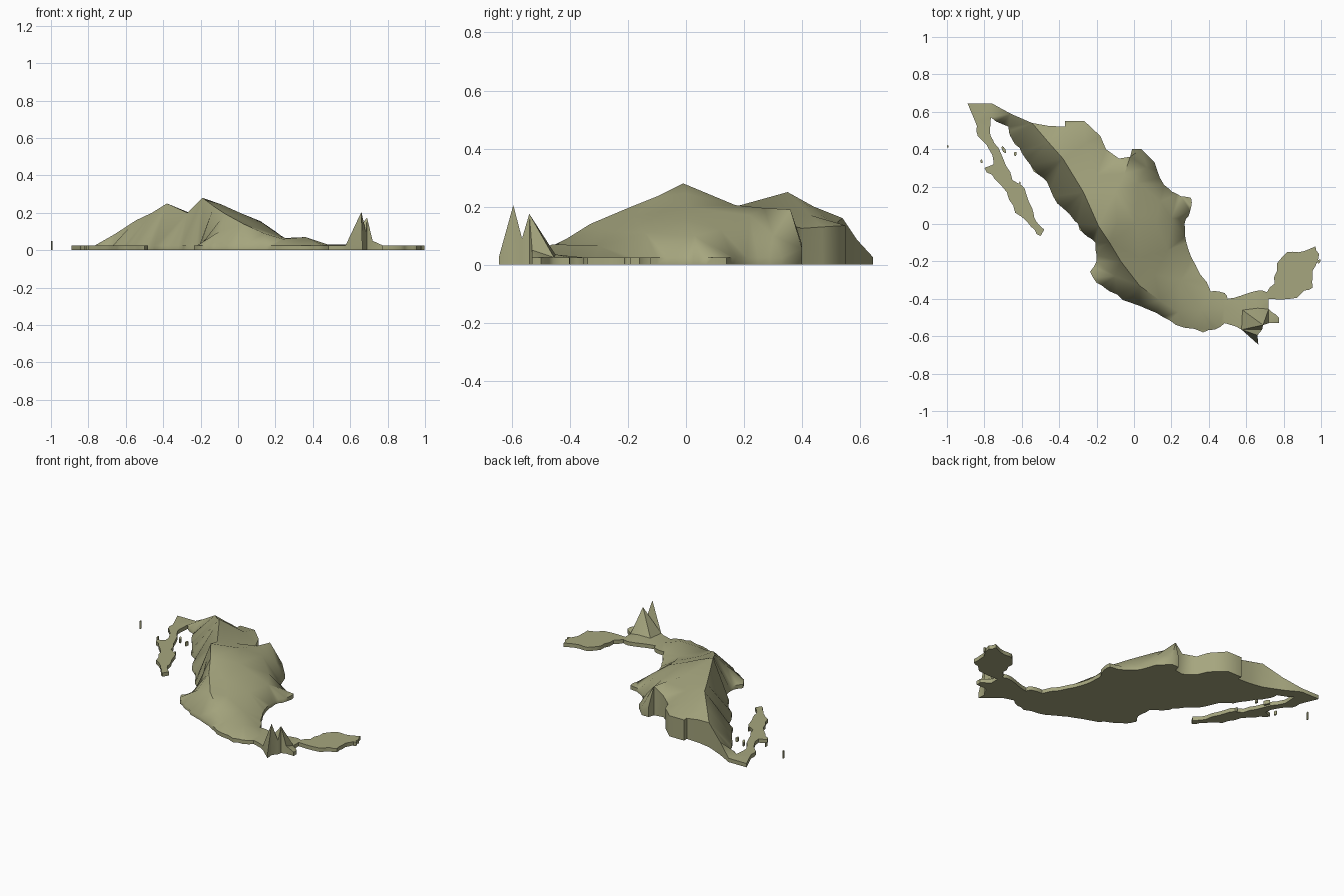
import bpy, bmesh, math, random
from mathutils import Vector
from mathutils.geometry import delaunay_2d_cdt

random.seed(4)
COAST = 0.025  # thickness of the slab along the shore

olive = bpy.data.materials.new("olive_land")
olive.diffuse_color = (0.38, 0.38, 0.21, 1)


def shore(points, rough=0.007):
    """Coastline at slab height, with small bays and headlands between points."""
    out = []
    for a, b in zip(points, points[1:]):
        a, b = Vector(a), Vector(b)
        d = b - a
        side = Vector((-d.y, d.x)).normalized()
        out.append((*a, COAST))
        n = 3 if d.length > 0.07 else 2
        for i in range(1, n):
            p = a + d * i / n + side * random.uniform(-rough, rough)
            out.append((*p, COAST))
    out.append((*points[-1], COAST))
    return out


def land(name, outline, relief=()):
    """Triangulate an outline with relief points, then drop walls to a flat base."""
    pts = list(outline) + list(relief)
    ring = list(range(len(outline)))
    co, _, faces, orig, _, _ = delaunay_2d_cdt(
        [Vector(p[:2]) for p in pts], [], [ring], 1, 1e-5)
    bm = bmesh.new()
    top = [bm.verts.new((c.x, c.y, pts[o[0]][2] if o else COAST)) for c, o in zip(co, orig)]
    base = [bm.verts.new((c.x, c.y, 0)) for c in co]
    directed = set()
    for f in faces:
        bm.faces.new([top[i] for i in f])
        bm.faces.new([base[i] for i in reversed(f)])
        directed.update(zip(f, list(f[1:]) + [f[0]]))
    for a, b in directed:
        if (b, a) not in directed:
            bm.faces.new((top[b], top[a], base[a], base[b]))
    bmesh.ops.delete(bm, geom=[v for v in bm.verts if not v.link_faces], context='VERTS')
    bmesh.ops.recalc_face_normals(bm, faces=bm.faces)
    mesh = bpy.data.meshes.new(name)
    bm.to_mesh(mesh)
    bm.free()
    mesh.materials.append(olive)
    mesh.shade_smooth()
    mesh.set_sharp_from_angle(angle=math.radians(50))
    obj = bpy.data.objects.new(name, mesh)
    bpy.context.collection.objects.link(obj)
    return obj


# northern border: a tall cliff, with heights
north_border = [
    (-0.89, 0.645, COAST), (-0.76, 0.645, COAST), (-0.66, 0.59, 0.085), (-0.545, 0.54, 0.16),
    (-0.46, 0.525, 0.15), (-0.37, 0.52, 0.135), (-0.37, 0.55, 0.135), (-0.265, 0.55, 0.135),
    (-0.18, 0.47, 0.13), (-0.15, 0.40, 0.125), (-0.08, 0.35, 0.14), (-0.02, 0.36, 0.19),
    (-0.01, 0.40, 0.07), (0.04, 0.40, 0.055)]

# eastern gulf coast round to the eastern peninsula
east_coast = [
    (0.11, 0.33), (0.16, 0.21), (0.23, 0.16), (0.305, 0.14), (0.30, 0.07), (0.27, 0.0),
    (0.28, -0.10), (0.33, -0.22), (0.41, -0.36), (0.485, -0.37), (0.50, -0.40), (0.61, -0.37),
    (0.67, -0.355), (0.71, -0.365), (0.75, -0.32), (0.765, -0.21), (0.82, -0.15), (0.91, -0.145),
    (0.97, -0.12), (0.99, -0.16), (0.955, -0.25), (0.955, -0.34), (0.91, -0.355), (0.87, -0.395),
    (0.72, -0.40), (0.72, -0.455), (0.775, -0.50), (0.775, -0.53)]

# southern border with two sharp peaks
south_border = [
    (0.72, -0.53, 0.05), (0.69, -0.54, 0.175), (0.685, -0.565, 0.09),
    (0.66, -0.595, 0.205), (0.665, -0.645, COAST)]

west_coast = [
    (0.575, -0.565), (0.485, -0.53), (0.43, -0.565), (0.37, -0.58), (0.225, -0.54), (0.12, -0.475),
    (-0.02, -0.42), (-0.13, -0.36), (-0.20, -0.315), (-0.235, -0.255), (-0.20, -0.20),
    (-0.205, -0.10), (-0.27, -0.05), (-0.32, 0.02), (-0.41, 0.11), (-0.465, 0.225),
    (-0.535, 0.28), (-0.60, 0.38), (-0.65, 0.45), (-0.67, 0.52), (-0.765, 0.57)]

# long thin western peninsula: inner shore down, outer shore up
inner_shore = [
    (-0.77, 0.50), (-0.745, 0.43), (-0.70, 0.35), (-0.65, 0.235), (-0.585, 0.19),
    (-0.545, 0.085), (-0.52, 0.01), (-0.48, -0.03)]
outer_shore = [
    (-0.50, -0.065), (-0.55, -0.015), (-0.635, 0.06), (-0.68, 0.17), (-0.745, 0.24),
    (-0.80, 0.30), (-0.75, 0.32), (-0.77, 0.39), (-0.835, 0.47), (-0.85, 0.55)]

# inland relief: western range, crest to the north-east, and the falling eastern slope
relief = [
    (-0.19, -0.01, 0.28), (-0.38, 0.35, 0.25), (-0.27, 0.17, 0.20), (-0.20, 0.26, 0.175),
    (-0.10, 0.17, 0.205), (-0.05, 0.27, 0.195), (-0.46, 0.44, 0.20), (-0.26, 0.43, 0.17),
    (-0.09, 0.0, 0.245), (-0.13, -0.10, 0.235), (-0.07, -0.20, 0.195), (0.03, -0.33, 0.14),
    (0.14, -0.41, 0.09), (0.24, -0.47, 0.06), (-0.10, -0.28, 0.10),
    (0.36, -0.46, 0.07), (0.01, 0.0, 0.20), (0.03, -0.18, 0.165), (0.11, -0.27, 0.115),
    (0.12, 0.0, 0.155), (0.02, 0.22, 0.17), (0.14, 0.12, 0.12), (0.07, 0.30, 0.10),
    (0.20, 0.03, 0.10), (0.18, -0.14, 0.11), (0.25, -0.30, 0.065),
    (0.48, -0.45, 0.03), (0.58, -0.46, 0.03), (0.66, -0.45, 0.035), (0.86, -0.26, COAST)]

land("mainland", north_border + shore(east_coast) + south_border + shore(west_coast)
     + shore(inner_shore) + shore(outer_shore), relief)


def islet(name, x, y, rx, ry, height=COAST, turn=0.0):
    """Small ragged island."""
    ring = []
    for i in range(9):
        a = -math.tau * i / 9
        r = random.uniform(0.8, 1.1)
        u, v = rx * r * math.cos(a), ry * r * math.sin(a)
        ring.append((x + u * math.cos(turn) - v * math.sin(turn),
                     y + u * math.sin(turn) + v * math.cos(turn), height))
    land(name, ring)


islet("far_west_islet", -0.996, 0.415, 0.004, 0.008, 0.05)
islet("inner_gulf_island", -0.695, 0.395, 0.009, 0.022, turn=0.5)
islet("inner_gulf_islet", -0.635, 0.375, 0.008, 0.014)
islet("outer_island", -0.815, 0.335, 0.006, 0.01)
islet("south_gulf_islet", -0.61, 0.215, 0.005, 0.012)
islet("east_island", 0.988, -0.20, 0.008, 0.012, turn=-0.5)
